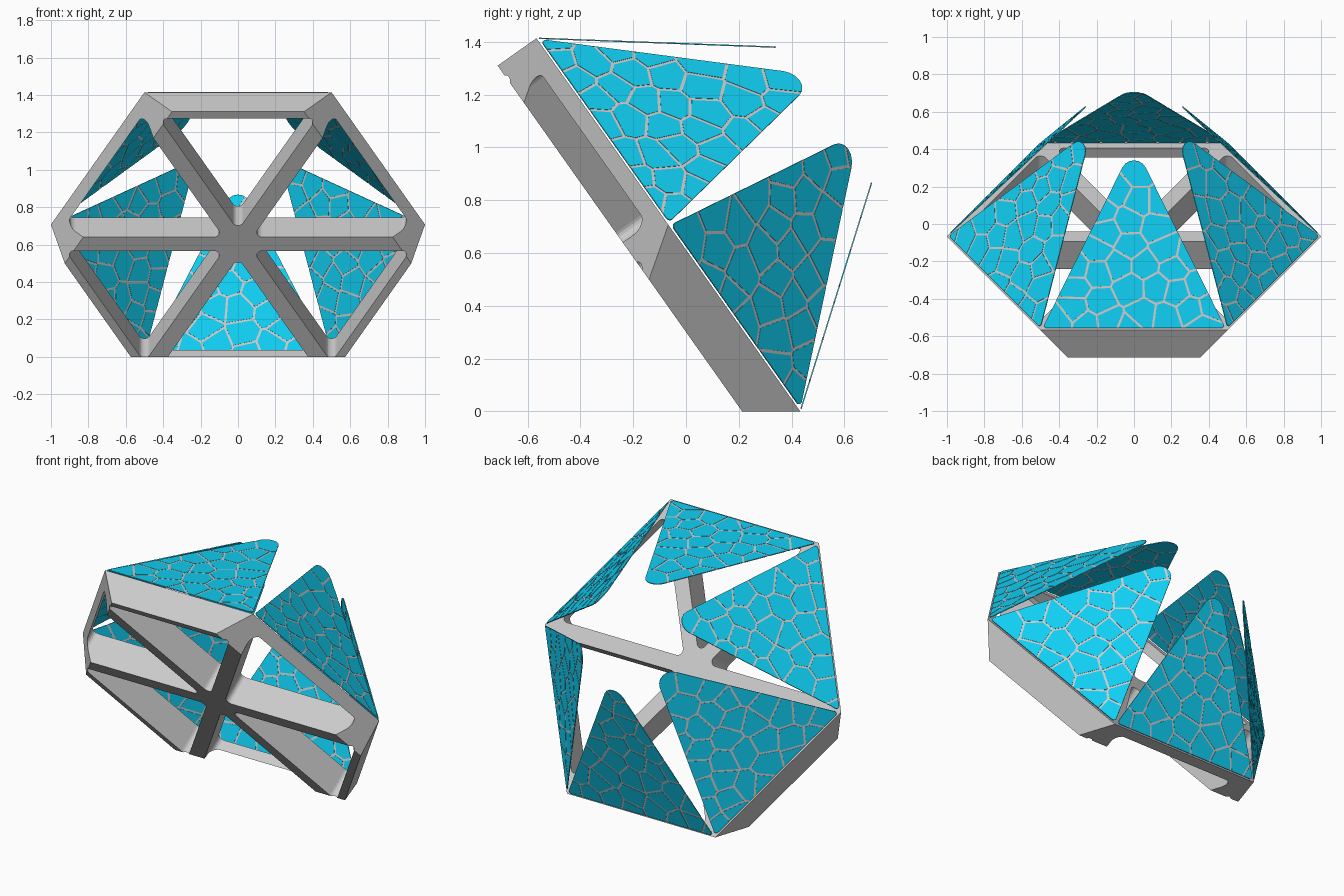
import bpy, bmesh, math, random
from mathutils import Vector, Matrix

if "Cube" in bpy.data.objects:
    bpy.data.objects.remove(bpy.data.objects["Cube"])

random.seed(7)
R3 = math.sqrt(3) / 2            # apothem of the unit hexagon
DEPTH = 0.18                     # frame thickness
TAPER = DEPTH / math.sqrt(2)     # inward slope of every second side
FOLD = math.radians(52.6)        # angle between frame plane and petals

# Tilted frame space: u = x, v = up the slope, w = towards the front
tilt = Matrix(((1, 0, 0, 0),
               (0, -math.sqrt(1/3), -math.sqrt(2/3), -0.067),
               (0, math.sqrt(2/3), -math.sqrt(1/3), math.sqrt(0.5)),
               (0, 0, 0, 1)))

blue = bpy.data.materials.new("blue_glaze")
blue.diffuse_color = (0.005, 0.62, 0.9, 1)
blue.use_nodes = True
blue.node_tree.nodes["Principled BSDF"].inputs["Base Color"].default_value = blue.diffuse_color


def rounded(points, radii, steps=6):
    """Convex counter-clockwise polygon with filleted corners."""
    out, n = [], len(points)
    for i, r in enumerate(radii):
        p = Vector(points[i])
        a = (Vector(points[i - 1]) - p).normalized()
        b = (Vector(points[(i + 1) % n]) - p).normalized()
        half = a.angle(b) / 2
        c = p + (a + b).normalized() * r / math.sin(half)
        start = p + a * r / math.tan(half) - c
        sweep = math.pi - 2 * half
        for k in range(steps + 1):
            out.append(c + Matrix.Rotation(sweep * k / steps, 2) @ start)
    return out


def add_loft(bm, low, high):
    """Closed solid between two matching loops."""
    a = [bm.verts.new(p) for p in low]
    b = [bm.verts.new(p) for p in high]
    bm.faces.new(a[::-1])
    bm.faces.new(b)
    for i in range(len(a)):
        j = (i + 1) % len(a)
        bm.faces.new((a[i], a[j], b[j], b[i]))


def add_prism(bm, loop, w0, w1):
    add_loft(bm, [(p[0], p[1], w0) for p in loop], [(p[0], p[1], w1) for p in loop])


def finish(bm, name, matrix, material=None):
    bmesh.ops.recalc_face_normals(bm, faces=bm.faces)
    me = bpy.data.meshes.new(name)
    bm.to_mesh(me)
    bm.free()
    ob = bpy.data.objects.new(name, me)
    bpy.context.collection.objects.link(ob)
    ob.matrix_world = matrix
    if material:
        me.materials.append(material)
    return ob


def clip(poly, point, normal):
    """Keep the part of a polygon behind a line."""
    out = []
    for i, b in enumerate(poly):
        a = poly[i - 1]
        da, db = (a - point).dot(normal), (b - point).dot(normal)
        if da * db < 0:
            out.append(a.lerp(b, da / (da - db)))
        if db <= 0:
            out.append(b)
    return out


def hexagon(offsets, w):
    """Corners where neighbouring side lines (given apothems) meet."""
    pts = []
    for i in range(6):
        a0, a1 = math.radians(60 * i - 30), math.radians(60 * i + 30)
        d0, d1 = offsets[i - 1], offsets[i]
        s = math.sin(a1 - a0)
        pts.append(((d0 * math.sin(a1) - d1 * math.sin(a0)) / s,
                    (d1 * math.cos(a0) - d0 * math.cos(a1)) / s, w))
    return pts


# Frame: hexagonal slab with every second side sloping in
bm = bmesh.new()
front = [R3 - TAPER if i % 2 == 0 else R3 for i in range(6)]
add_loft(bm, hexagon([R3] * 6, 0), hexagon(front, DEPTH))
frame = finish(bm, "hexagon_frame", tilt)

# Six rounded triangular windows leave the rim and spokes
bm = bmesh.new()
inset = 0.045
window = rounded([(2 * inset, 0), (R3 - inset, -0.5 + inset * math.sqrt(3)),
                  (R3 - inset, 0.5 - inset * math.sqrt(3))], [0.03] * 3)
for i in range(6):
    rot = Matrix.Rotation(math.radians(60 * i + 30), 2)
    add_prism(bm, [rot @ p for p in window], -0.1, DEPTH + 0.1)
cutter = finish(bm, "window_cutter", tilt)
cutter.hide_render = True
mod = frame.modifiers.new("windows", 'BOOLEAN')
mod.operation, mod.solver, mod.object = 'DIFFERENCE', 'EXACT', cutter
bpy.context.view_layer.update()
bpy.context.view_layer.objects.active = frame
bpy.ops.object.modifier_apply(modifier=mod.name)
bpy.data.objects.remove(cutter)

# Petals: thin grey sheet with blue cell tiles standing proud on both sides
outline = rounded([(-0.49, 0.01), (0.49, 0.01), (0, 0.995)], [0.015, 0.015, 0.07])
GROUT = 0.012


def cell_tiles():
    seeds = []
    for _ in range(1500):
        p = Vector((random.uniform(-0.5, 0.5), random.uniform(0, 0.95)))
        if abs(p.x) < 0.5 * (1 - p.y) and all((p - q).length > 0.105 for q in seeds):
            seeds.append(p)
    for p in seeds:
        cell = outline
        for q in seeds:
            if q is not p:
                n = (q - p).normalized()
                cell = clip(cell, (p + q) / 2 - n * GROUT / 2, n)
        if len(cell) > 2:
            yield cell


for i in range(6):
    a = math.radians(60 * i + 30)
    e = Vector((math.cos(a), math.sin(a), 0))
    t = Vector((-math.sin(a), math.cos(a), 0))
    d = -e * math.cos(FOLD) - Vector((0, 0, 1)) * math.sin(FOLD)
    local = Matrix((t, d, t.cross(d))).transposed().to_4x4()
    local.translation = e * R3
    bm = bmesh.new()
    add_prism(bm, outline, -0.001, 0.001)
    finish(bm, f"petal_web_{i + 1}", tilt @ local)
    bm = bmesh.new()
    for cell in cell_tiles():
        add_prism(bm, cell, -0.0025, 0.0025)
    finish(bm, f"petal_tiles_{i + 1}", tilt @ local, blue)
